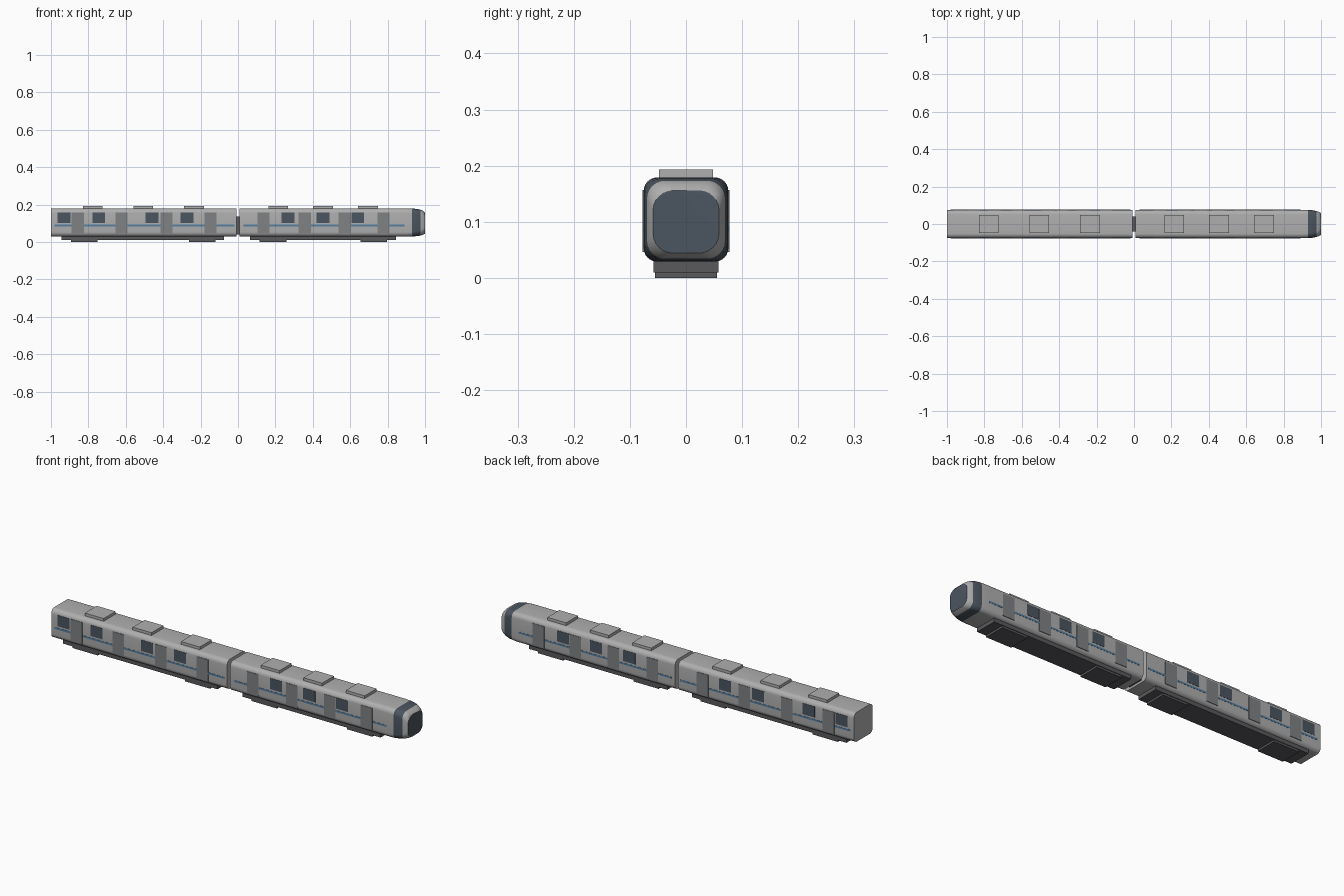
import bpy, bmesh, math

if "Cube" in bpy.data.objects:
    bpy.data.objects.remove(bpy.data.objects["Cube"])


def material(name, r, g, b):
    m = bpy.data.materials.new(name)
    m.diffuse_color = (r, g, b, 1)
    m.use_nodes = True
    m.node_tree.nodes["Principled BSDF"].inputs["Base Color"].default_value = m.diffuse_color
    return m


DARK = material("dark_grey", 0.10, 0.10, 0.11)
DOOR = material("door_grey", 0.21, 0.22, 0.23)
GLASS = material("dark_glass", 0.07, 0.09, 0.115)
BLUE = material("stripe_blue", 0.09, 0.21, 0.36)
STEEL = material("body_steel", 0.43, 0.43, 0.43)


def finish(name, bm, mats):
    bmesh.ops.recalc_face_normals(bm, faces=bm.faces)
    me = bpy.data.meshes.new(name)
    bm.to_mesh(me)
    bm.free()
    for m in mats:
        me.materials.append(m)
    ob = bpy.data.objects.new(name, me)
    bpy.context.collection.objects.link(ob)
    return ob


def box(name, x, y, z, mat, mirror=False):
    """Box from (min, max) ranges, optionally repeated on the other side."""
    bm = bmesh.new()
    for s in ((1, -1) if mirror else (1,)):
        verts = bmesh.ops.create_cube(bm, size=1)["verts"]
        for v in verts:
            v.co = [sum(r) / 2 + c * (r[1] - r[0]) for r, c in zip((x, y, z), v.co)]
            v.co.y *= s
    return finish(name, bm, [mat])


def section(hw, z0, z1, r, steps=6):
    """Rounded rectangle in the y-z plane."""
    pts = []
    corners = ((hw - r, z1 - r), (r - hw, z1 - r), (r - hw, z0 + r), (hw - r, z0 + r))
    for k, (cy, cz) in enumerate(corners):
        for i in range(steps + 1):
            a = math.pi / 2 * (k + i / steps)
            pts.append((cy + r * math.cos(a), cz + r * math.sin(a)))
    return pts


def loft(name, stations, dark_bands=(), dark_end=False):
    """Skin rounded sections placed along x, with glass on chosen bands."""
    bm = bmesh.new()
    rings = [[bm.verts.new((x, y, z)) for y, z in section(*s)] for x, *s in stations]
    for b, (p, q) in enumerate(zip(rings, rings[1:])):
        for i in range(len(p)):
            j = (i + 1) % len(p)
            f = bm.faces.new((p[i], p[j], q[j], q[i]))
            f.material_index = int(b in dark_bands)
    bm.faces.new(rings[0])
    bm.faces.new(rings[-1]).material_index = int(dark_end)
    ob = finish(name, bm, [STEEL, GLASS])
    bpy.ops.object.select_all(action='DESELECT')
    bpy.context.view_layer.objects.active = ob
    ob.select_set(True)
    bpy.ops.object.shade_smooth_by_angle(angle=math.radians(40))
    return ob


# Car bodies: plain rear car, front car with a tapering nose
FULL = (0.0755, 0.029, 0.179, 0.024)
loft("rear_car_body", [(-1.0, *FULL), (-0.009, *FULL)])
loft("front_car_body", [
    (0.009, *FULL), (0.90, *FULL),
    (0.93, 0.0752, 0.0293, 0.1785, 0.026),
    (0.955, 0.0735, 0.031, 0.177, 0.029),
    (0.975, 0.0695, 0.034, 0.173, 0.032),
    (0.99, 0.0645, 0.039, 0.166, 0.034),
    (1.0, 0.0590, 0.044, 0.156, 0.036),
], dark_bands=(2, 3), dark_end=True)

# Gangway between the cars
box("gangway", (-0.012, 0.012), (-0.04, 0.04), (0.04, 0.135), DARK)

# Positions along x for everything attached to each car
cars = {
    "rear": dict(doors=(-0.857, -0.622, -0.382, -0.147),
                 windows=(-0.930, -0.745, -0.460, -0.273),
                 roof=(-0.777, -0.507, -0.235), bogies=(-0.823, -0.19),
                 frame=(-0.945, -0.075), stripe=(-0.98, -0.02)),
    "front": dict(doors=(0.137, 0.357, 0.571, 0.778),
                  windows=(0.267, 0.455, 0.640),
                  roof=(0.215, 0.455, 0.695), bogies=(0.187, 0.725),
                  frame=(0.065, 0.845), stripe=(0.03, 0.89)),
}


def span(x, half):
    return (x - half, x + half)


for car, p in cars.items():
    # Doors, windows and stripe on both sides
    for i, x in enumerate(p["doors"], 1):
        box(f"{car}_doors_{i}", span(x, 0.0325), (0.070, 0.0772), (0.046, 0.157), DOOR, True)
    for i, x in enumerate(p["windows"], 1):
        box(f"{car}_windows_{i}", span(x, 0.034), (0.070, 0.0766), (0.101, 0.157), GLASS, True)
    box(f"{car}_stripe", p["stripe"], (0.070, 0.0764), (0.083, 0.092), BLUE, True)
    # Roof units
    for i, x in enumerate(p["roof"], 1):
        box(f"{car}_roof_unit_{i}", span(x, 0.053), (-0.048, 0.048), (0.17, 0.193), STEEL)
    # Underframe and bogies
    box(f"{car}_underframe", p["frame"], (-0.058, 0.058), (0.010, 0.034), DARK)
    for i, x in enumerate(p["bogies"], 1):
        box(f"{car}_bogie_{i}", span(x, 0.071), (-0.055, 0.055), (0.0, 0.02), DARK)
